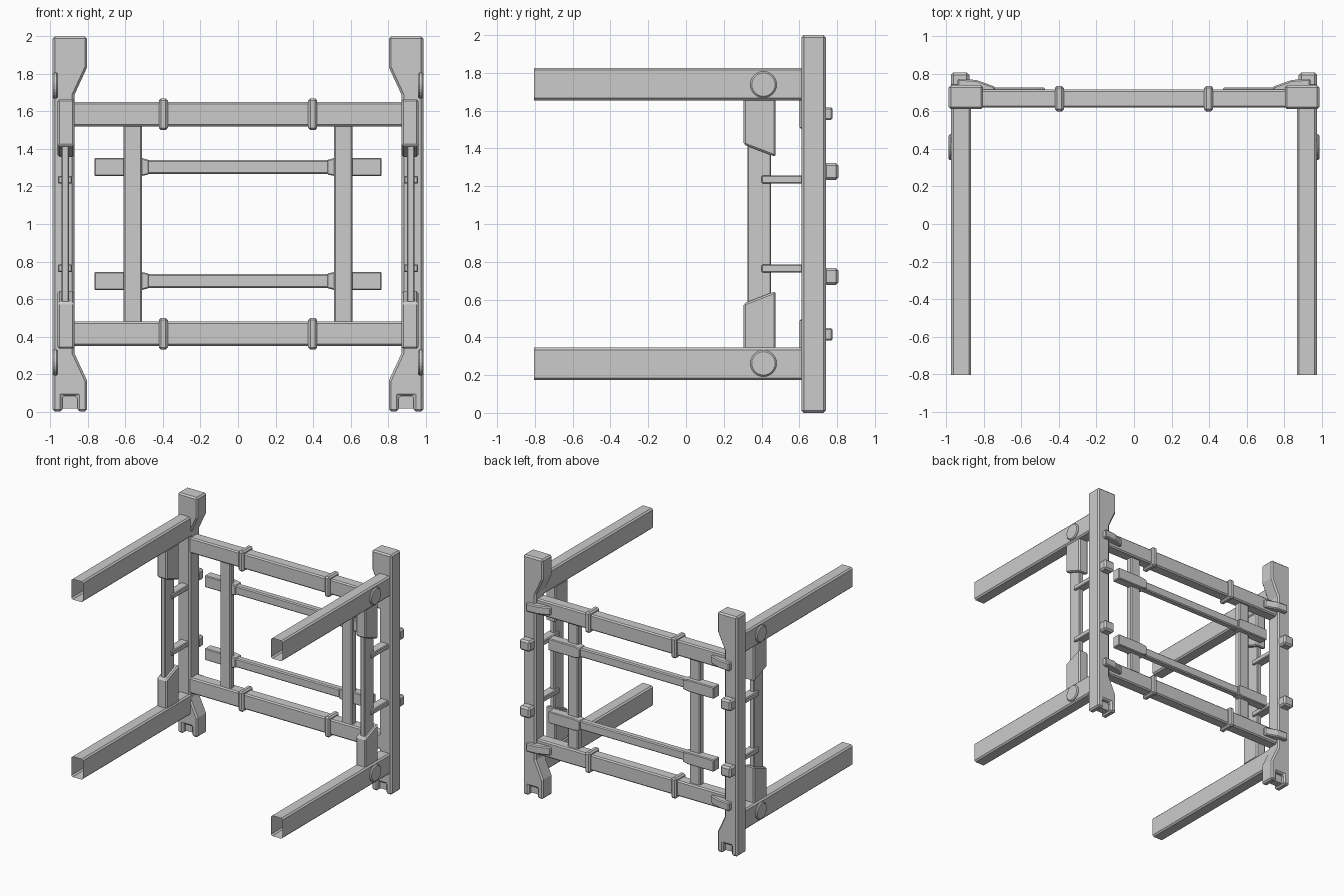
import bpy, bmesh
from mathutils import Vector

if "Cube" in bpy.data.objects:
    bpy.data.objects.remove(bpy.data.objects["Cube"])

grey = bpy.data.materials.new("plain_grey")
grey.use_nodes = True
grey.diffuse_color = (0.6, 0.6, 0.6, 1)
grey.node_tree.nodes["Principled BSDF"].inputs["Base Color"].default_value = (0.6, 0.6, 0.6, 1)

MID = Vector((0, 0, 1))  # every part is mirrored about this point


def finish(name, bm, bevel, mirror, segments=1):
    bmesh.ops.recalc_face_normals(bm, faces=bm.faces)
    bmesh.ops.translate(bm, verts=bm.verts, vec=-MID)
    mesh = bpy.data.meshes.new(name)
    bm.to_mesh(mesh)
    bm.free()
    mesh.materials.append(grey)
    obj = bpy.data.objects.new(name, mesh)
    obj.location = MID
    bpy.context.collection.objects.link(obj)
    if bevel:
        mod = obj.modifiers.new("edge_chamfer", 'BEVEL')
        mod.width = bevel
        mod.segments = segments
        mod.limit_method = 'ANGLE'
        mod.angle_limit = 0.6
    if mirror:
        mod = obj.modifiers.new("mirror", 'MIRROR')
        mod.use_axis = ('x' in mirror, False, 'z' in mirror)
        mod.use_mirror_merge = False
    return obj


def prism(name, axis, pts, lo, hi, bevel=0.01, mirror="xz", caps=True):
    """Extrude a 2D outline along an axis; outline uses the other two axes in order."""
    def place(p, d):
        c = list(p)
        c.insert("xyz".index(axis), d)
        return c
    bm = bmesh.new()
    a = [bm.verts.new(place(p, lo)) for p in pts]
    b = [bm.verts.new(place(p, hi)) for p in pts]
    n = len(pts)
    for i in range(n):
        j = (i + 1) % n
        bm.faces.new((a[i], a[j], b[j], b[i]))
    if caps:
        bm.faces.new(a[::-1])
        bm.faces.new(b)
    return finish(name, bm, bevel, mirror)


def box(name, x, y, z, bevel=0.008, mirror="xz"):
    pts = [(x[0], y[0]), (x[1], y[0]), (x[1], y[1]), (x[0], y[1])]
    return prism(name, 'z', pts, z[0], z[1], bevel, mirror)


# Upright posts with flared ends and a notched foot
prism("post", 'y', [
    (0.988, 0), (0.988, 2), (0.805, 2), (0.805, 1.835), (0.872, 1.69),
    (0.872, 0.31), (0.805, 0.165), (0.805, 0),
    (0.857, 0), (0.857, 0.082), (0.936, 0.082), (0.936, 0)],
    0.612, 0.74, 0.012, "x")
box("foot_notch_web", (0.85, 0.94), (0.645, 0.705), (0.015, 0.09), 0, "x")

# Long forward arms: hollow, open-ended channels with chamfered corners
c, x0, x1, z0, z1 = 0.012, 0.868, 0.975, 1.655, 1.826
prism("arm", 'y', [
    (x0 + c, z0), (x1 - c, z0), (x1, z0 + c), (x1, z1 - c),
    (x1 - c, z1), (x0 + c, z1), (x0, z1 - c), (x0, z0 + c)],
    -0.805, 0.63, 0, caps=False)

# Round pivot caps on the outside of the arms
bm = bmesh.new()
bmesh.ops.create_cone(bm, cap_ends=True, segments=24, radius1=0.07, radius2=0.07, depth=0.03)
for v in bm.verts:
    v.co = Vector((v.co.z + 0.974, v.co.x + 0.41, v.co.y + 1.738))
finish("pivot_cap", bm, 0.008, "xz")

# Slanted brackets, the strut between them, and pegs back to the post
prism("strut_bracket", 'x', [(0.305, 1.665), (0.475, 1.665), (0.475, 1.355), (0.305, 1.42)],
      0.873, 0.963, 0.01)
box("strut", (0.9, 0.942), (0.325, 0.45), (0.55, 1.45), 0.006, "x")
box("strut_peg", (0.885, 0.96), (0.40, 0.63), (1.215, 1.257), 0.006)

# Cross beams and their collars
box("cross_beam", (-0.89, 0.89), (0.62, 0.716), (1.52, 1.65), 0.01, "z")
box("beam_collar", (0.374, 0.422), (0.6, 0.737), (1.5, 1.67), 0.012)

# Inner frame: upright bars and thin rails with thicker ends
box("inner_bar", (0.513, 0.61), (0.63, 0.69), (0.46, 1.54), 0.008, "x")
box("rail", (-0.5, 0.5), (0.655, 0.71), (1.266, 1.34), 0.008, "z")
prism("rail_end", 'y', [(0.765, 1.255), (0.765, 1.353), (0.52, 1.353), (0.475, 1.342),
                        (0.475, 1.264), (0.52, 1.255)], 0.65, 0.727, 0.006)

# Rear clips over the beam joints and rear blocks on the posts
prism("joint_clip", 'z', [(0.94, 0.72), (0.94, 0.775), (0.84, 0.768), (0.74, 0.732), (0.74, 0.7)],
      1.55, 1.618, 0.008)
box("rear_block", (0.878, 0.977), (0.73, 0.808), (1.233, 1.323), 0.014)
